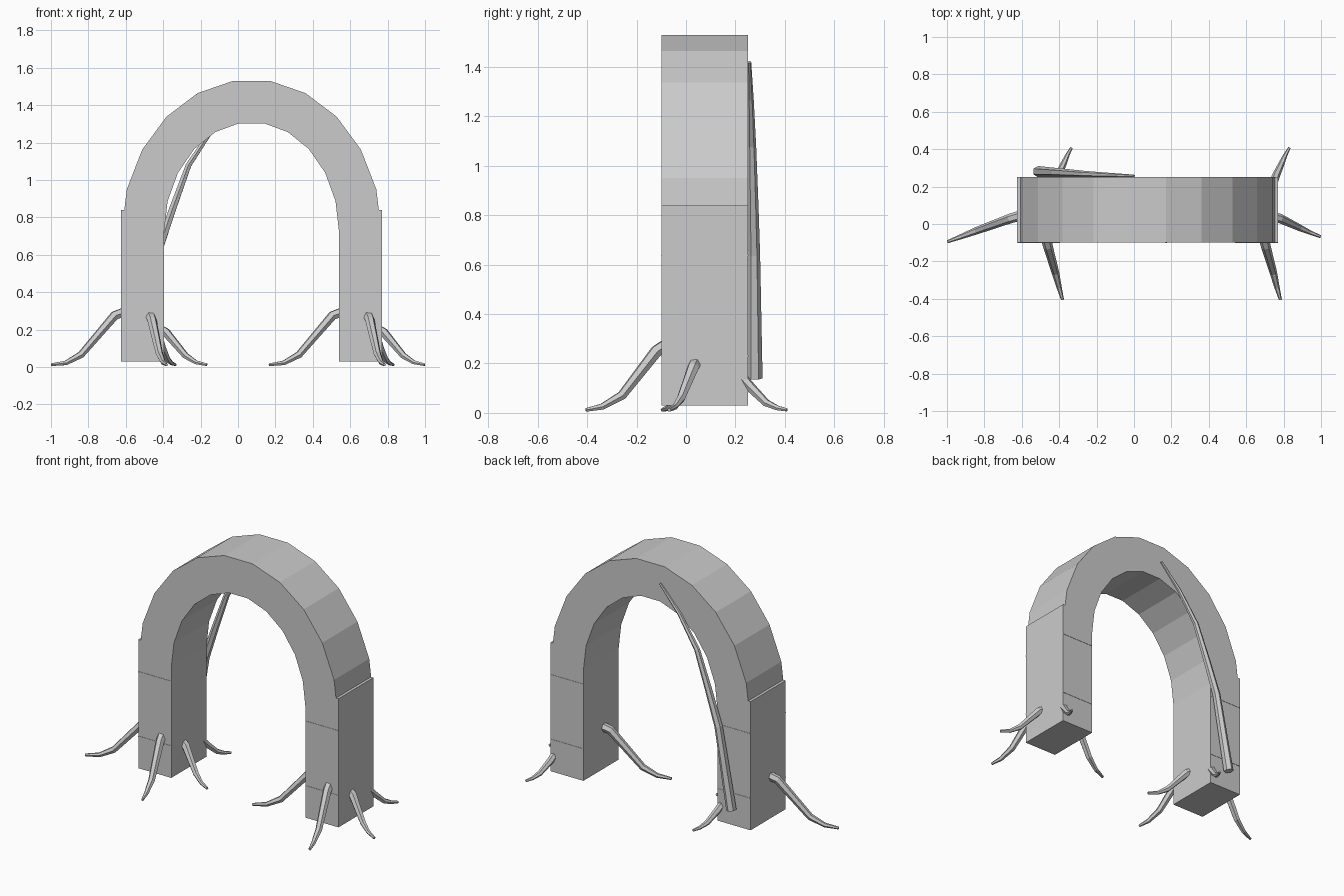
import bpy, bmesh
from math import sin, cos, pi

if "Cube" in bpy.data.objects:
    bpy.data.objects.remove(bpy.data.objects["Cube"])

Y0, Y1 = -0.10, 0.25      # depth of the arch
LEFT, RIGHT = -0.51, 0.655  # pillar centres
ARCH_X, ARCH_Z = 0.0725, 0.72


def box(name, x0, x1, y0, y1, z0, z1):
    bpy.ops.mesh.primitive_cube_add(size=1, location=((x0 + x1) / 2, (y0 + y1) / 2, (z0 + z1) / 2))
    ob = bpy.context.object
    ob.name = name
    ob.scale = (x1 - x0, y1 - y0, z1 - z0)
    return ob


def tube(name, points, radii, shift=0.0):
    # tapered six-sided tube through a few points
    cu = bpy.data.curves.new(name, 'CURVE')
    cu.dimensions = '3D'
    cu.bevel_depth = 1.0
    cu.bevel_resolution = 1
    cu.use_fill_caps = True
    sp = cu.splines.new('POLY')
    sp.points.add(len(points) - 1)
    sp.use_smooth = False
    for p, co, r in zip(sp.points, points, radii):
        p.co = (co[0] + shift, co[1], co[2], 1)
        p.radius = r
    ob = bpy.data.objects.new(name, cu)
    bpy.context.collection.objects.link(ob)
    return ob


# arch: eleven-segment elliptical band
n = 11
bm = bmesh.new()
rings = []
for i in range(n + 1):
    a = pi * i / n
    ring = []
    for rx, rz, y in ((0.695, 0.818, Y0), (0.695, 0.818, Y1), (0.468, 0.589, Y1), (0.468, 0.589, Y0)):
        ring.append(bm.verts.new((ARCH_X + rx * cos(a), y, ARCH_Z + rz * sin(a))))
    rings.append(ring)
for a, b in zip(rings, rings[1:]):
    for k in range(4):
        bm.faces.new((a[k], a[(k + 1) % 4], b[(k + 1) % 4], b[k]))
bm.faces.new(rings[0])
bm.faces.new(rings[-1])
bmesh.ops.recalc_face_normals(bm, faces=bm.faces)
me = bpy.data.meshes.new("arch_band")
bm.to_mesh(me)
bm.free()
bpy.context.collection.objects.link(bpy.data.objects.new("arch_band", me))

# roots, laid out around the left pillar
ROOTS = {
    "left_root": ([(-0.59, 0.05, 0.30), (-0.66, 0.03, 0.275), (-0.84, -0.035, 0.065),
                   (-0.92, -0.066, 0.022), (-0.998, -0.095, 0.012)],
                  (0.028, 0.026, 0.020, 0.014, 0.008)),
    "front_root": ([(-0.472, -0.07, 0.28), (-0.46, -0.12, 0.25), (-0.42, -0.26, 0.07),
                    (-0.40, -0.34, 0.025), (-0.382, -0.405, 0.012)],
                   (0.028, 0.026, 0.020, 0.014, 0.008)),
    "right_root": ([(-0.44, 0.045, 0.215), (-0.385, 0.03, 0.185), (-0.28, -0.02, 0.06),
                    (-0.225, -0.045, 0.025), (-0.167, -0.068, 0.012)],
                   (0.026, 0.025, 0.018, 0.012, 0.008)),
    "back_root": ([(-0.42, 0.22, 0.15), (-0.405, 0.26, 0.105), (-0.375, 0.325, 0.04),
                   (-0.355, 0.37, 0.02), (-0.334, 0.408, 0.012)],
                  (0.023, 0.021, 0.016, 0.011, 0.007)),
}

for side, cx in (("left", LEFT), ("right", RIGHT)):
    # pillar with two thin joint lines on front and back
    box(side + "_pillar", cx - 0.115, cx + 0.115, Y0, Y1, 0.03, 0.84)
    for level, z in (("lower", 0.23), ("upper", 0.637)):
        box(f"{side}_pillar_{level}_joint", cx - 0.114, cx + 0.114, Y0 - 0.002, Y1 + 0.002, z - 0.003, z + 0.003)
    for name, (pts, radii) in ROOTS.items():
        tube(f"{side}_pillar_{name}", pts, radii, cx - LEFT)

# vine climbing the back of the left side
tube("back_vine",
     [(-0.512, 0.28, 0.14), (-0.42, 0.276, 0.64), (-0.348, 0.272, 0.85),
      (-0.264, 0.267, 1.08), (-0.137, 0.262, 1.27), (0.0, 0.257, 1.42)],
     (0.030, 0.024, 0.021, 0.017, 0.012, 0.007))
